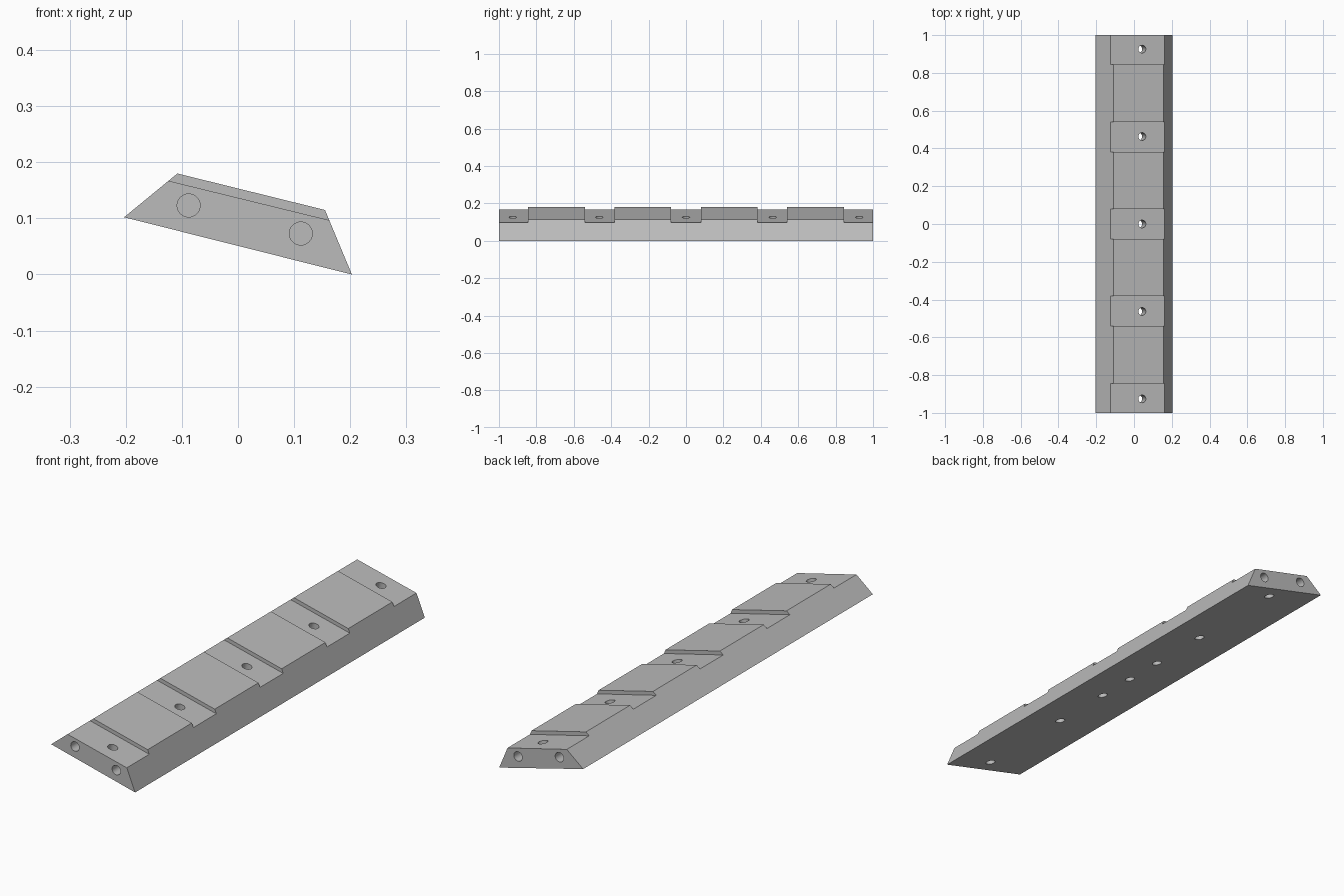
import bpy, bmesh, math
from mathutils import Vector, Matrix

cube = bpy.data.objects.get("Cube")
if cube:
    bpy.data.objects.remove(cube, do_unlink=True)

grey = bpy.data.materials.new("plain grey")
grey.use_nodes = True
COLOUR = (0.5, 0.5, 0.5, 1)
grey.diffuse_color = COLOUR
grey.node_tree.nodes["Principled BSDF"].inputs["Base Color"].default_value = COLOUR


def make_object(name, bm):
    bmesh.ops.recalc_face_normals(bm, faces=bm.faces)
    mesh = bpy.data.meshes.new(name)
    bm.to_mesh(mesh)
    bm.free()
    mesh.materials.append(grey)
    obj = bpy.data.objects.new(name, mesh)
    bpy.context.collection.objects.link(obj)
    return obj


def prism(name, profile, y0, y1):
    """Extrude an x-z profile along y."""
    bm = bmesh.new()
    face = bm.faces.new([bm.verts.new((x, y0, z)) for x, z in profile])
    new = bmesh.ops.extrude_face_region(bm, geom=[face])["geom"]
    verts = [v for v in new if isinstance(v, bmesh.types.BMVert)]
    bmesh.ops.translate(bm, verts=verts, vec=(0, y1 - y0, 0))
    return make_object(name, bm)


def drill(name, start, end, radius=0.0205):
    """Round cutter running from start to end."""
    start, end = Vector(start), Vector(end)
    axis = end - start
    turn = axis.to_track_quat('Z', 'Y').to_matrix().to_4x4()
    bm = bmesh.new()
    bmesh.ops.create_cone(bm, cap_ends=True, segments=32, radius1=radius, radius2=radius,
                          depth=axis.length, matrix=Matrix.Translation((start + end) / 2) @ turn)
    return make_object(name, bm)


def cut(body, cutter):
    cutter.hide_render = True
    mod = body.modifiers.new("cut", 'BOOLEAN')
    mod.operation, mod.solver, mod.object = 'DIFFERENCE', 'EXACT', cutter
    bpy.context.view_layer.objects.active = body
    bpy.ops.object.modifier_apply(modifier=mod.name)
    bpy.data.objects.remove(cutter, do_unlink=True)


# Tilted bar with bevelled long sides
bar = prism("wedge_bar", [(-0.203, 0.102), (0.203, 0), (0.155, 0.115), (-0.108, 0.18)], -1, 1)

# Shallow recesses across the top, parallel to the tilted face
a, b = Vector((-0.124, 0.167)), Vector((0.162, 0.097))
along = (b - a).normalized()
up = Vector((-along.y, along.x))
lo, hi = a - along * 0.1, b + along * 0.1
recess = [lo, hi, hi + up * 0.1, lo + up * 0.1]
for y0, y1 in [(-1.1, -0.845), (-0.54, -0.382), (-0.08, 0.08), (0.382, 0.54), (0.845, 1.1)]:
    cut(bar, prism("recess_cutter", recess, y0, y1))

# Through holes in each recess, square to the tilted face
top = Vector((0.043, 0, 0.126))
normal = Vector((up.x, 0, up.y))
for i in range(-2, 3):
    p = top + Vector((0, i * 0.463, 0))
    cut(bar, drill("bolt_cutter", p + normal * 0.05, p - normal * 0.15))

# Blind holes in the underside
for y in (-0.18, 0.18):
    p = top + Vector((0, y, 0))
    cut(bar, drill("dowel_cutter", p - normal * 0.15, p - normal * 0.025))

# Blind holes in both ends
for side in (-1, 1):
    for x, z in [(-0.088, 0.123), (0.112, 0.073)]:
        cut(bar, drill("end_cutter", (x, side * 1.1, z), (x, side * 0.88, z)))

bpy.ops.object.select_all(action='DESELECT')
bar.select_set(True)
bpy.context.view_layer.objects.active = bar
bpy.ops.object.shade_smooth_by_angle(angle=math.radians(25))
